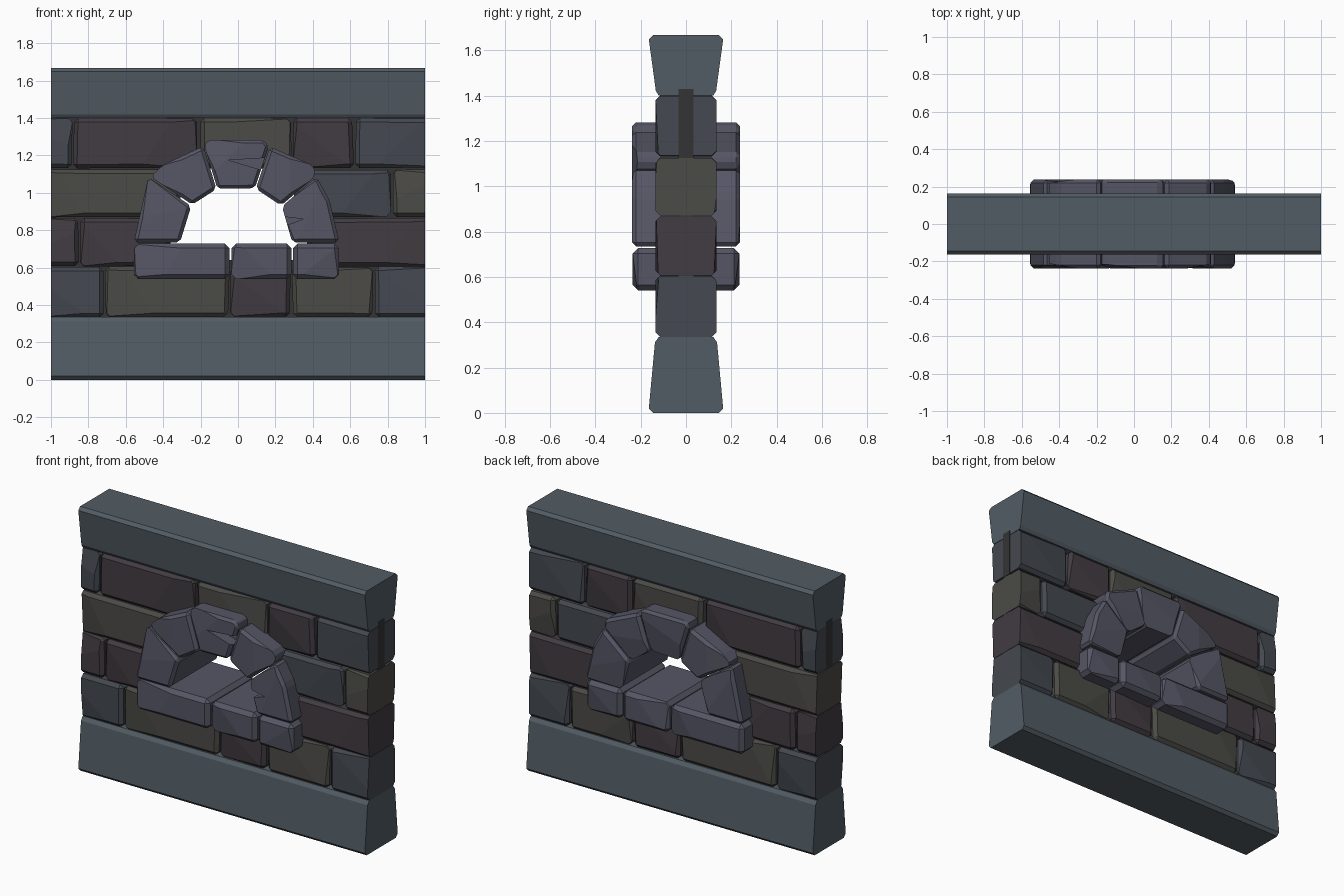
import bpy, bmesh, random
from mathutils import Vector

if "Cube" in bpy.data.objects:
    bpy.data.objects.remove(bpy.data.objects["Cube"])

random.seed(7)


def material(name, rgb):
    m = bpy.data.materials.new(name)
    m.diffuse_color = (*rgb, 1)
    m.use_nodes = True
    m.node_tree.nodes["Principled BSDF"].inputs["Base Color"].default_value = m.diffuse_color
    return m


BEAM = material("slate", (0.085, 0.108, 0.128))
BLUE = material("blue_stone", (0.058, 0.066, 0.080))
OLIVE = material("olive_stone", (0.070, 0.069, 0.062))
PURPLE = material("purple_stone", (0.054, 0.045, 0.054))
ARCH = material("arch_stone", (0.092, 0.092, 0.130))
MORTAR = material("mortar", (0.035, 0.034, 0.034))


def finish(name, bm, mat):
    bmesh.ops.recalc_face_normals(bm, faces=bm.faces[:])
    me = bpy.data.meshes.new(name)
    bm.to_mesh(me)
    bm.free()
    ob = bpy.data.objects.new(name, me)
    me.materials.append(mat)
    bpy.context.collection.objects.link(ob)
    return ob


def extrude(points, vec):
    """Closed solid from a polygon pushed along vec."""
    bm = bmesh.new()
    f = bm.faces.new([bm.verts.new(p) for p in points])
    ext = bmesh.ops.extrude_face_region(bm, geom=[f])
    bmesh.ops.translate(bm, vec=vec,
                        verts=[v for v in ext["geom"] if isinstance(v, bmesh.types.BMVert)])
    bmesh.ops.recalc_face_normals(bm, faces=bm.faces[:])
    return bm


def slice_off(bm, co, no):
    geom = bm.verts[:] + bm.edges[:] + bm.faces[:]
    cut = bmesh.ops.bisect_plane(bm, geom=geom, plane_co=co, plane_no=no, clear_outer=True)
    edges = [e for e in cut["geom_cut"] if isinstance(e, bmesh.types.BMEdge)]
    if edges:
        bmesh.ops.holes_fill(bm, edges=edges, sides=0)


def stone(name, outline, half, mat, bevel=0.02, drop=0.03):
    """Bevelled block with an xz outline and a shallow hewn slope on each face."""
    bm = extrude([(x, -half, z) for x, z in outline], (0, 2 * half, 0))
    bmesh.ops.bevel(bm, geom=bm.edges[:], offset=bevel, segments=1,
                    affect='EDGES', clamp_overlap=True)
    centre = sum((Vector((x, 0, z)) for x, z in outline), Vector()) / len(outline)
    for side in (-1, 1):
        x, z = random.choice(outline)
        corner = Vector((x, 0, z))
        d = centre - corner
        reach = min(d.length * 0.9, random.uniform(0.14, 0.28))
        d = Vector((d.x * 0.6, 0, d.z)).normalized()
        slope = -d * (random.uniform(0.6, 1) * drop / reach)
        slice_off(bm, corner + d * reach + Vector((0, side * half, 0)),
                  slope + Vector((0, side, 0)))
    # wall ends are cut flush
    for s in (-1, 1):
        slice_off(bm, (s, 0, 0), (s, 0, 0))
    return finish(name, bm, mat)


def rect(x0, x1, z0, z1):
    return [(x0, z0), (x1, z0), (x1, z1), (x0, z1)]


# Base and coping beams
def beam(name, half_profile):
    ring = half_profile + [(-y, z) for y, z in reversed(half_profile)]
    finish(name, extrude([(-1, y, z) for y, z in ring], (2, 0, 0)), BEAM)


beam("base_beam", [(0.145, 0), (0.164, 0.02), (0.137, 0.312), (0.12, 0.335)])
beam("coping_beam", [(0.12, 1.40), (0.133, 1.42), (0.164, 1.648), (0.145, 1.667)])

# Brick courses: bottom, top, then (left, right, material); the window gap stays open
E = 1.05
courses = [
    (0.337, 0.603, [(-E, -0.72, BLUE), (-0.71, -0.05, OLIVE), (-0.04, 0.28, PURPLE),
                    (0.29, 0.72, OLIVE), (0.73, E, BLUE)]),
    (0.608, 0.864, [(-E, -0.85, PURPLE), (-0.84, -0.36, PURPLE), (0.37, E, PURPLE)]),
    (0.870, 1.125, [(-E, -0.31, OLIVE), (0.30, 0.82, BLUE), (0.83, E, OLIVE)]),
    (1.133, 1.398, [(-E, -0.89, BLUE), (-0.88, -0.22, PURPLE), (-0.20, 0.285, OLIVE),
                    (0.295, 0.615, PURPLE), (0.625, E, BLUE)]),
]
for r, (z0, z1, row) in enumerate(courses, 1):
    for c, (x0, x1, mat) in enumerate(row, 1):
        j = lambda: random.uniform(-0.006, 0.006)
        outline = [(x + j(), z + j() * 0.5) for x, z in rect(x0, x1, z0, z1)]
        stone(f"brick_{r}_{c}", outline, 0.135, mat, bevel=0.021, drop=0.025)

# Thin mortar core around the window
for name, box in {"left": (-0.999, -0.36, 0.64, 1.13), "right": (0.37, 0.999, 0.64, 1.13),
                  "bottom": (-0.999, 0.999, 0.30, 0.64), "top": (-1.001, 1.001, 1.13, 1.43)}.items():
    bm = extrude([(x, -0.032, z) for x, z in rect(*box)], (0, 0.064, 0))
    finish("mortar_core_" + name, bm, MORTAR)

# Window sill stones
for i, (x0, x1) in enumerate([(-0.557, -0.045), (-0.035, 0.285), (0.293, 0.54)], 1):
    stone(f"sill_stone_{i}", rect(x0, x1, 0.54, 0.728), 0.235, ARCH, bevel=0.024)

# Arch stones
arch = {
    "arch_left_lower": [(-0.557, 0.735), (-0.31, 0.735), (-0.25, 0.93), (-0.48, 1.083)],
    "arch_left_upper": [(-0.245, 0.937), (-0.115, 1.02), (-0.185, 1.25), (-0.40, 1.15), (-0.468, 1.086)],
    "keystone": [(-0.11, 1.022), (0.09, 1.025), (0.165, 1.25), (0.14, 1.282), (-0.16, 1.282), (-0.182, 1.258)],
    "arch_right_upper": [(0.23, 0.932), (0.415, 1.09), (0.405, 1.145), (0.17, 1.247), (0.095, 1.022)],
    "arch_right_lower": [(0.29, 0.735), (0.542, 0.735), (0.49, 0.96), (0.42, 1.085), (0.235, 0.928)],
}
parts = {n: stone(n, o, 0.238, ARCH, bevel=0.018) for n, o in arch.items()}


# Cracks split into the front of two arch stones
def crack(target, tri, depth):
    bm = extrude([(x, -0.3, z) for x, z in tri], (0, 0.062 + depth, 0))
    cutter = finish("crack_cutter", bm, ARCH)
    cutter.hide_render = True
    mod = target.modifiers.new("crack", 'BOOLEAN')
    mod.object, mod.operation, mod.solver = cutter, 'DIFFERENCE', 'EXACT'
    dg = bpy.context.evaluated_depsgraph_get()
    mesh = bpy.data.meshes.new_from_object(target.evaluated_get(dg))
    target.modifiers.clear()
    target.data = mesh
    bpy.data.objects.remove(cutter)


crack(parts["keystone"], [(-0.05, 1.175), (0.20, 1.10), (0.20, 1.19)], 0.07)
crack(parts["arch_right_lower"], [(0.35, 0.86), (0.22, 0.875), (0.24, 0.82)], 0.09)
